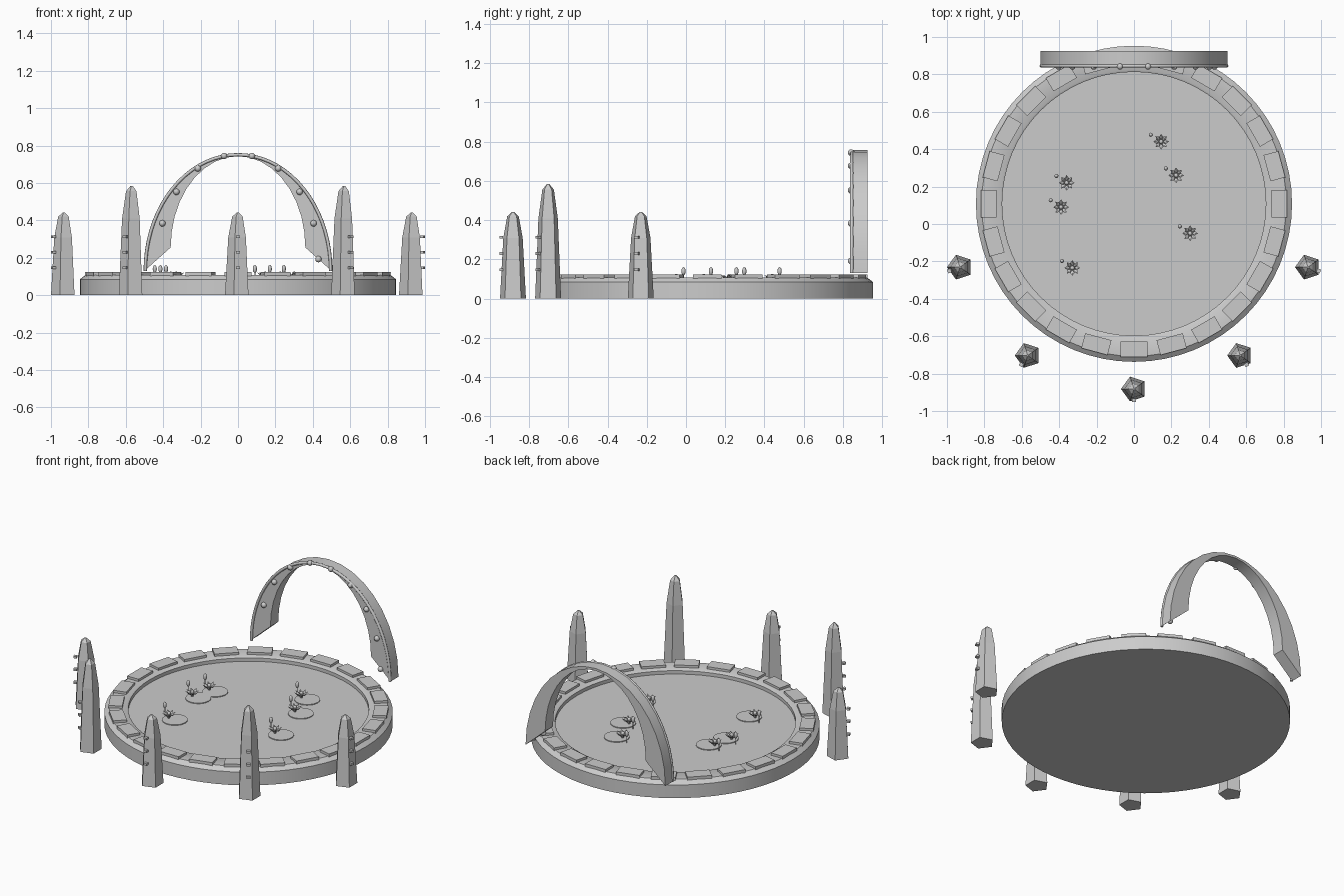
import bpy, bmesh, math
from mathutils import Matrix, Vector
from math import cos, sin, pi, radians

if "Cube" in bpy.data.objects:
    bpy.data.objects.remove(bpy.data.objects["Cube"])

stone = bpy.data.materials.new("plain grey")
stone.diffuse_color = (0.6, 0.6, 0.6, 1)
stone.use_nodes = True
stone.node_tree.nodes["Principled BSDF"].inputs["Base Color"].default_value = stone.diffuse_color
CY = 0.108  # pond centre on y


def finish(name, bm, smooth=None):
    bmesh.ops.recalc_face_normals(bm, faces=bm.faces)
    me = bpy.data.meshes.new(name)
    bm.to_mesh(me)
    bm.free()
    ob = bpy.data.objects.new(name, me)
    bpy.context.collection.objects.link(ob)
    me.materials.append(stone)
    if smooth:
        bpy.ops.object.select_all(action='DESELECT')
        ob.select_set(True)
        bpy.context.view_layer.objects.active = ob
        bpy.ops.object.shade_smooth_by_angle(angle=radians(smooth))
    return ob


def skin(bm, loops):
    """Bridge a row of closed loops and cap both ends."""
    rows = [[bm.verts.new(p) for p in lp] for lp in loops]
    n = len(rows[0])
    for a, b in zip(rows, rows[1:]):
        for i in range(n):
            j = (i + 1) % n
            bm.faces.new((a[i], a[j], b[j], b[i]))
    bm.faces.new(rows[0])
    bm.faces.new(rows[-1])


def circle(x, y, z, r, n, start=0.0):
    return [(x + r * cos(start + 2 * pi * i / n), y + r * sin(start + 2 * pi * i / n), z) for i in range(n)]


def lathe(bm, x, y, profile, n, start=0.0):
    skin(bm, [circle(x, y, z, r, n, start) for r, z in profile])


def ball(bm, pos, r, scale=(1, 1, 1)):
    m = Matrix.Translation(pos) @ Matrix.Diagonal((*scale, 1))
    bmesh.ops.create_uvsphere(bm, u_segments=12, v_segments=8, radius=r, matrix=m)


def box(bm, pos, size, angle):
    m = Matrix.Translation(pos) @ Matrix.Rotation(angle, 4, 'Z') @ Matrix.Diagonal((*size, 1))
    bmesh.ops.create_cube(bm, size=1, matrix=m)


# Basin with raised rim and sunken water floor
bm = bmesh.new()
lathe(bm, 0, CY, [(0.845, 0), (0.845, 0.085), (0.815, 0.108), (0.715, 0.108), (0.705, 0.102), (0.705, 0.08)], 64)
finish("pond_basin", bm, 35)

# Rim stones
bm = bmesh.new()
for k in range(24):
    a = 2 * pi * k / 24
    box(bm, (0.777 * cos(a), CY + 0.777 * sin(a), 0.112), (0.082, 0.145, 0.022), a)
finish("rim_stones", bm)

# Lily pads, flowers and buds
pads, flowers, buds = bmesh.new(), bmesh.new(), bmesh.new()
for x, y in [(0.145, 0.44), (0.225, 0.26), (-0.36, 0.22), (-0.39, 0.09), (0.30, -0.05), (-0.33, -0.235)]:
    lathe(pads, x + 0.04, y + 0.004, [(0.075, 0.08), (0.075, 0.085)], 24)
    lathe(flowers, x, y, [(0.006, 0.084), (0.014, 0.106)], 8)
    ball(flowers, (x, y, 0.114), 0.012)
    for k in range(8):
        # pointed petal, raised at the tip
        a = 2 * pi * k / 8
        d, s = Vector((cos(a), sin(a), 0)), Vector((-sin(a), cos(a), 0))
        c = Vector((x, y, 0))
        up = Vector((0, 0, 1))
        pts = [c + d * 0.008 + up * 0.100, c + d * 0.026 + s * 0.011 + up * 0.110,
               c + d * 0.042 + up * 0.122, c + d * 0.026 - s * 0.011 + up * 0.110]
        top, low = c + d * 0.026 + up * 0.114, c + d * 0.026 + up * 0.103
        v = [flowers.verts.new(p) for p in pts]
        t, b = flowers.verts.new(top), flowers.verts.new(low)
        for i in range(4):
            flowers.faces.new((v[i], v[(i + 1) % 4], t))
            flowers.faces.new((v[(i + 1) % 4], v[i], b))
    bx, by = x - 0.055, y + 0.037
    lathe(buds, bx, by, [(0.003, 0.08), (0.003, 0.125)], 6)
    ball(buds, (bx, by, 0.14), 0.011, (1, 1, 1.9))
finish("lily_pads", pads)
finish("lily_flowers", flowers)
finish("lily_buds", buds, 40)

# Five-sided standing stones, with three pegs facing outwards
for k, deg in enumerate((-160, -125, -90, -55, -20)):
    a = radians(deg)
    x, y = 0.99 * cos(a), CY + 0.99 * sin(a)
    h = 0.585 if k % 2 else 0.442
    bm = bmesh.new()
    lathe(bm, x, y, [(0.0695, 0), (0.052, h * 0.7), (0.031, h * 0.95), (0.006, h)], 5, pi)
    finish("standing_stone", bm)
    bm = bmesh.new()
    for z in (0.147, 0.23, 0.312):
        box(bm, (x + 0.06 * cos(a), y + 0.06 * sin(a), z), (0.02, 0.022, 0.013), a)
    finish("stone_pegs", bm)

# Arch: thick at the feet, thin at the crown
N = 18
loops = []
for i in range(N + 1):
    t = pi * i / N
    o = (0.5 * cos(t), 0.13 + 0.627 * sin(t))
    n = (0.36 * cos(t), 0.255 + 0.488 * sin(t))
    loops.append([(o[0], 0.845, o[1]), (n[0], 0.845, n[1]), (n[0], 0.925, n[1]), (o[0], 0.925, o[1])])
bm = bmesh.new()
skin(bm, loops)
finish("arch", bm, 25)

# Round trim on the front outer edge of the arch
loops = []
for i in range(37):
    t = pi * i / 36
    c = Vector((0.496 * cos(t), 0.845, 0.13 + 0.621 * sin(t)))
    nrm = Vector((cos(t) / 0.496, 0, sin(t) / 0.621)).normalized()
    loops.append([c + nrm * 0.009 * cos(q * pi / 4) + Vector((0, 0.009 * sin(q * pi / 4), 0)) for q in range(8)])
bm = bmesh.new()
skin(bm, loops)
finish("arch_trim", bm, 50)

# Beads along the middle of the arch face
bm = bmesh.new()
for k in range(9):
    t = pi * k / 9
    ball(bm, (0.43 * cos(t), 0.842, 0.1925 + 0.56 * sin(t)), 0.017)
finish("arch_beads", bm, 40)
